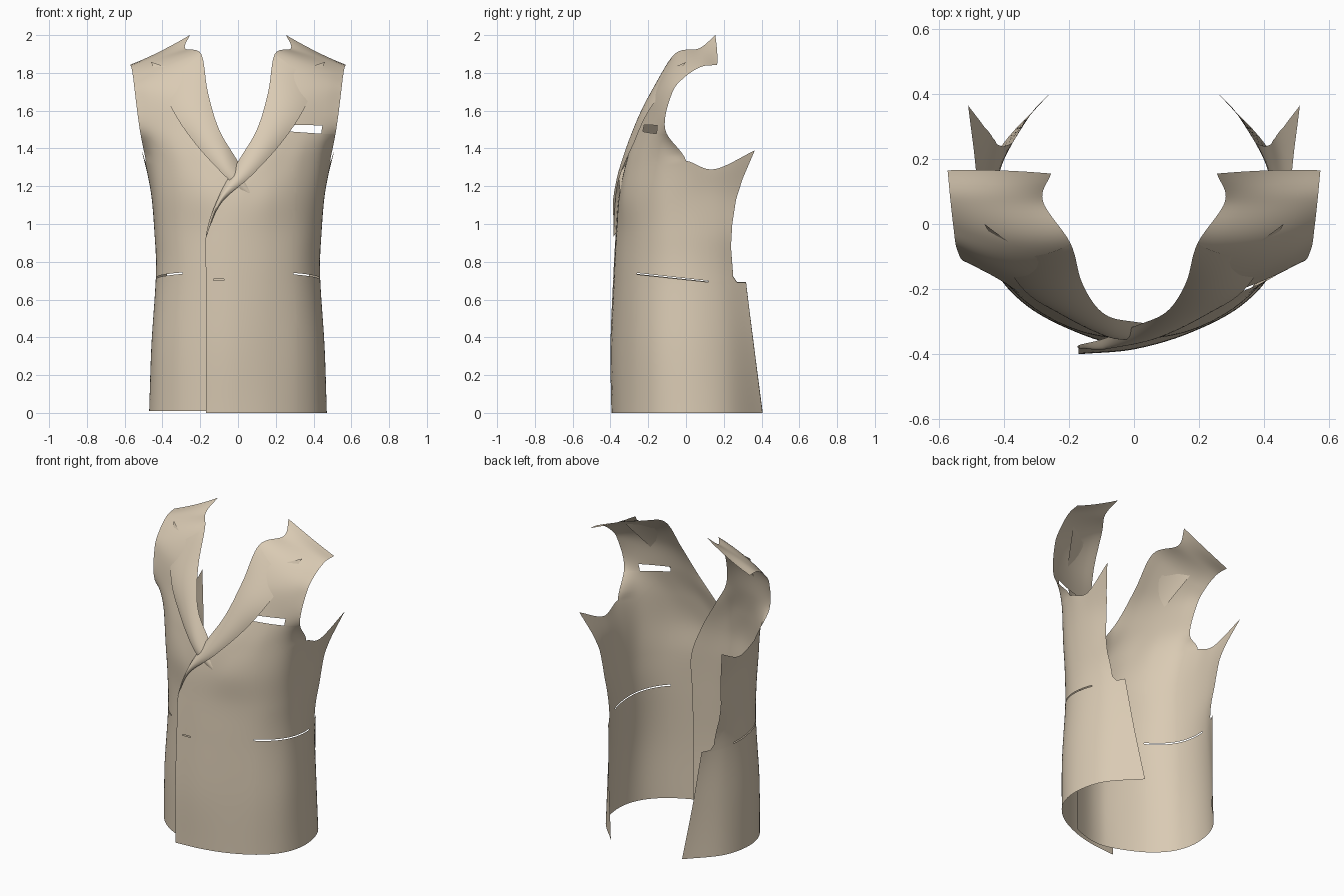
import bpy, bmesh
from mathutils import Vector

if "Cube" in bpy.data.objects:
    bpy.data.objects.remove(bpy.data.objects["Cube"])

cloth = bpy.data.materials.new("tan_cloth")
cloth.diffuse_color = (0.70, 0.595, 0.455, 1)
cloth.use_nodes = True
cloth.node_tree.nodes["Principled BSDF"].inputs["Base Color"].default_value = cloth.diffuse_color

# Lower body sections: height, then (x, y) from the front edge round to the back edge
LOWER = [
    (0.00, [(-.17, -.395), (0, -.38), (.17, -.335), (.33, -.25), (.435, -.13), (.47, .03), (.42, .22), (.255, .405)]),
    (0.35, [(-.17, -.40), (0, -.385), (.17, -.335), (.33, -.25), (.43, -.13), (.458, .03), (.415, .20), (.30, .36)]),
    (0.72, [(-.17, -.385), (0, -.372), (.17, -.325), (.32, -.24), (.41, -.12), (.435, .02), (.41, .17), (.34, .315)]),
    (0.95, [(-.168, -.372), (0, -.362), (.17, -.32), (.32, -.24), (.41, -.13), (.44, 0), (.435, .15), (.40, .30)]),
    (1.15, [(-.10, -.355), (.04, -.35), (.18, -.325), (.32, -.25), (.42, -.14), (.455, -.01), (.455, .15), (.43, .32)]),
]
# Row along the underside of the armhole
ARM = [(0, -.315, 1.33), (.12, -.312, 1.33), (.23, -.28, 1.33), (.34, -.225, 1.33),
       (.44, -.13, 1.33), (.488, 0, 1.335), (.485, .15, 1.29), (.51, .365, 1.39)]
# Chest and shoulder rows: neck edge, middle, armhole edge
UPPER = [
    [(.10, -.27, 1.50), (.33, -.205, 1.50), (.52, -.11, 1.50)],
    [(.16, -.18, 1.70), (.36, -.15, 1.70), (.545, -.075, 1.69)],
    [(.195, -.06, 1.90), (.38, -.055, 1.835), (.555, -.01, 1.775)],
    [(.28, .07, 1.93), (.42, .07, 1.885), (.565, .08, 1.832)],
    [(.255, .155, 2.0), (.42, .165, 1.91), (.573, .165, 1.842)],
]
# Outer edge of the lapel, bottom to peak
LAPEL = [(-.17, -.385, .93), (-.09, -.375, 1.11), (.07, -.35, 1.255),
         (.23, -.275, 1.43), (.35, -.19, 1.61), (.46, 0, 1.857)]
STEP = 8


def spline(pts, t):
    """Smooth curve through pts, t counted in points."""
    n = len(pts) - 1
    i = min(int(t), n - 1)
    f = t - i
    b, c = pts[i], pts[i + 1]
    a = pts[i - 1] if i > 0 else b * 2 - c
    d = pts[i + 2] if i + 2 <= n else c * 2 - b
    return 0.5 * (2 * b + (c - a) * f + (2 * a - 5 * b + 4 * c - d) * f * f
                  + (3 * b - a - 3 * c + d) * f ** 3)


def arc(a, m, b, t):
    """Parabola through three points."""
    return a * (2 * t - 1) * (t - 1) + m * 4 * t * (1 - t) + b * t * (2 * t - 1)


def control_columns():
    rows = [[Vector((x, y, z)) for x, y in sec] for z, sec in LOWER]
    rows.append([Vector(p) for p in ARM])
    for r in UPPER:
        a, m, b = map(Vector, r)
        rows.append([arc(a, m, b, i / 5) for i in range(6)])
    return [[r[c] for r in rows if c < len(r)] for c in range(8)]


COLS = control_columns()


def fill(bm, rows):
    """Quads between neighbouring rows; a shorter row ends the strip early."""
    grid = [[bm.verts.new(p) for p in r] for r in rows]
    for lo, hi in zip(grid, grid[1:]):
        for i in range(min(len(lo), len(hi)) - 1):
            bm.faces.new((lo[i], lo[i + 1], hi[i + 1], hi[i]))


def cut(bm, axis, poly):
    """Cut a convex opening, drawn in the plane across the given axis."""
    pts = [Vector((0, a, b)) if axis == 0 else Vector((a, 0, b)) for a, b in poly]
    mid = sum(pts, Vector()) / len(pts)
    view = Vector((1, 0, 0)) if axis == 0 else Vector((0, 1, 0))
    inside = list(bm.faces)
    for p, q in zip(pts, pts[1:] + pts[:1]):
        n = (q - p).cross(view).normalized()
        if n.dot(mid - p) < 0:
            n = -n
        geom = list({v for f in inside for v in f.verts}) + \
            list({e for f in inside for e in f.edges}) + inside
        if not inside:
            return
        res = bmesh.ops.bisect_plane(bm, geom=geom, dist=1e-6, plane_co=p, plane_no=n)
        inside = [f for f in res["geom"] if isinstance(f, bmesh.types.BMFace)
                  and n.dot(f.calc_center_median() - p) > 0]
    bmesh.ops.delete(bm, geom=inside, context='FACES')


def finish(bm, name, under):
    """Mirror and tuck the under side, then make the object."""
    if under:
        for v in bm.verts:
            v.co.y += 0.08 * max(0, (0.08 - v.co.x) / 0.25) ** 1.5
            v.co.x = -v.co.x
            v.co.z += 0.01 * max(0, 1 - v.co.z)
        bmesh.ops.reverse_faces(bm, faces=bm.faces[:])
    for f in bm.faces:
        f.smooth = True
    me = bpy.data.meshes.new(name)
    bm.to_mesh(me)
    bm.free()
    me.materials.append(cloth)
    bpy.context.collection.objects.link(bpy.data.objects.new(name, me))


def front_panel(name, under):
    bm = bmesh.new()
    rows = []
    for j in range(10 * STEP + 1):
        v = j / STEP
        ctrl = [spline(c, v) for c in COLS if v <= len(c) - 1]
        rows.append([spline(ctrl, i / STEP) for i in range((len(ctrl) - 1) * STEP + 1)])
    fill(bm, rows)
    # back edge shaped in at the waist, above the vent
    cut(bm, 0, [(.6, .69), (.27, .69), (.25, .72), (.238, .88), (.245, 1.0),
                (.265, 1.13), (.30, 1.24), (.36, 1.38), (.6, 1.94)])
    # hip pocket slit
    cut(bm, 0, [(-.26, .741), (-.26, .733), (.12, .692), (.12, .699)])
    if not under:
        # breast pocket opening and buttonhole
        cut(bm, 1, [(.27, 1.49), (.44, 1.478), (.447, 1.522), (.265, 1.525)])
        cut(bm, 1, [(-.13, .702), (-.075, .702), (-.075, .708), (-.13, .708)])
    finish(bm, name, under)


def lapel(name, under):
    bm = bmesh.new()
    outer = [Vector(p) for p in LAPEL]
    rows = []
    for j in range(5 * STEP + 1):
        t = j / STEP
        roll, edge = spline(COLS[0], 3 + t), spline(outer, t)
        row = []
        for i in range(13):
            u = i / 12
            p = roll.lerp(edge, u)
            p.y -= 0.08 * u * (1 - u) * min(1, t)   # soft roll
            row.append(p)
        rows.append(row)
    fill(bm, rows)
    # peak notch
    cut(bm, 1, [(.195, 1.9), (.315, 1.81), (.458, 1.857), (.458, 2.2), (.195, 2.2)])
    finish(bm, name, under)


for side, under in (("left", False), ("right", True)):
    front_panel(side + "_front_panel", under)
    lapel(side + "_lapel", under)
